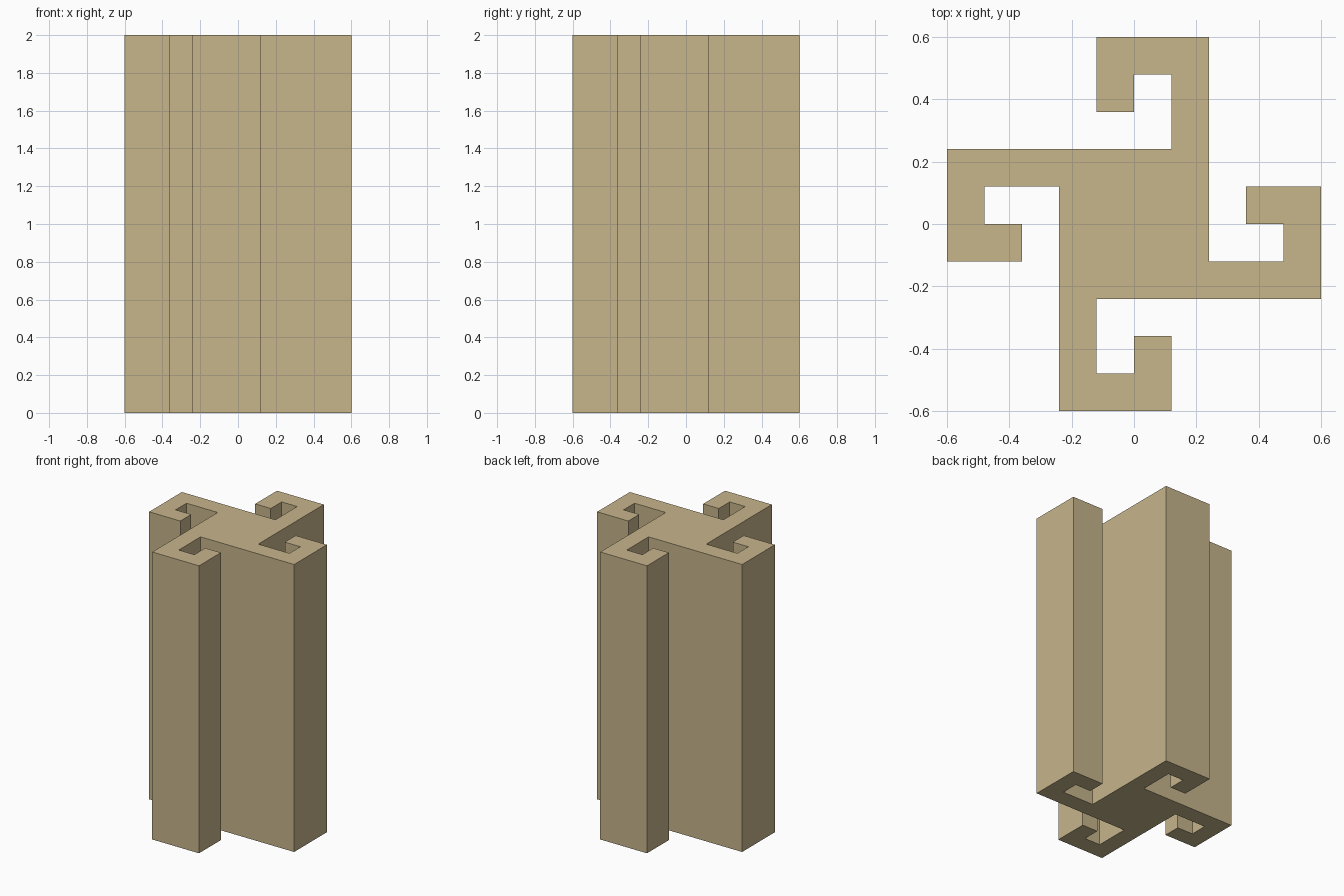
import bpy, bmesh
from mathutils import Matrix

if "Cube" in bpy.data.objects:
    bpy.data.objects.remove(bpy.data.objects["Cube"])

U = 0.12      # grid step of the profile
HEIGHT = 2.0

mat = bpy.data.materials.new("tan")
mat.diffuse_color = (0.57, 0.46, 0.26, 1.0)
mat.use_nodes = True
mat.node_tree.nodes["Principled BSDF"].inputs["Base Color"].default_value = mat.diffuse_color

# One hooked arm of the cross-section, repeated by quarter turns
arm = [(2, 5), (-1, 5), (-1, 3), (0, 3), (0, 4), (1, 4), (1, 2)]
profile = []
for _ in range(4):
    profile += arm
    arm = [(-y, x) for x, y in arm]

# Extrude the profile upward
bm = bmesh.new()
base = bm.faces.new([bm.verts.new((x * U, y * U, 0)) for x, y in profile])
ext = bmesh.ops.extrude_face_region(bm, geom=[base], use_keep_orig=True)
top = [v for v in ext["geom"] if isinstance(v, bmesh.types.BMVert)]
bmesh.ops.translate(bm, verts=top, vec=(0, 0, HEIGHT))
bmesh.ops.recalc_face_normals(bm, faces=bm.faces[:])

mesh = bpy.data.meshes.new("hooked_cross_column")
bm.to_mesh(mesh)
bm.free()
mesh.materials.append(mat)
column = bpy.data.objects.new("hooked_cross_column", mesh)
bpy.context.collection.objects.link(column)
